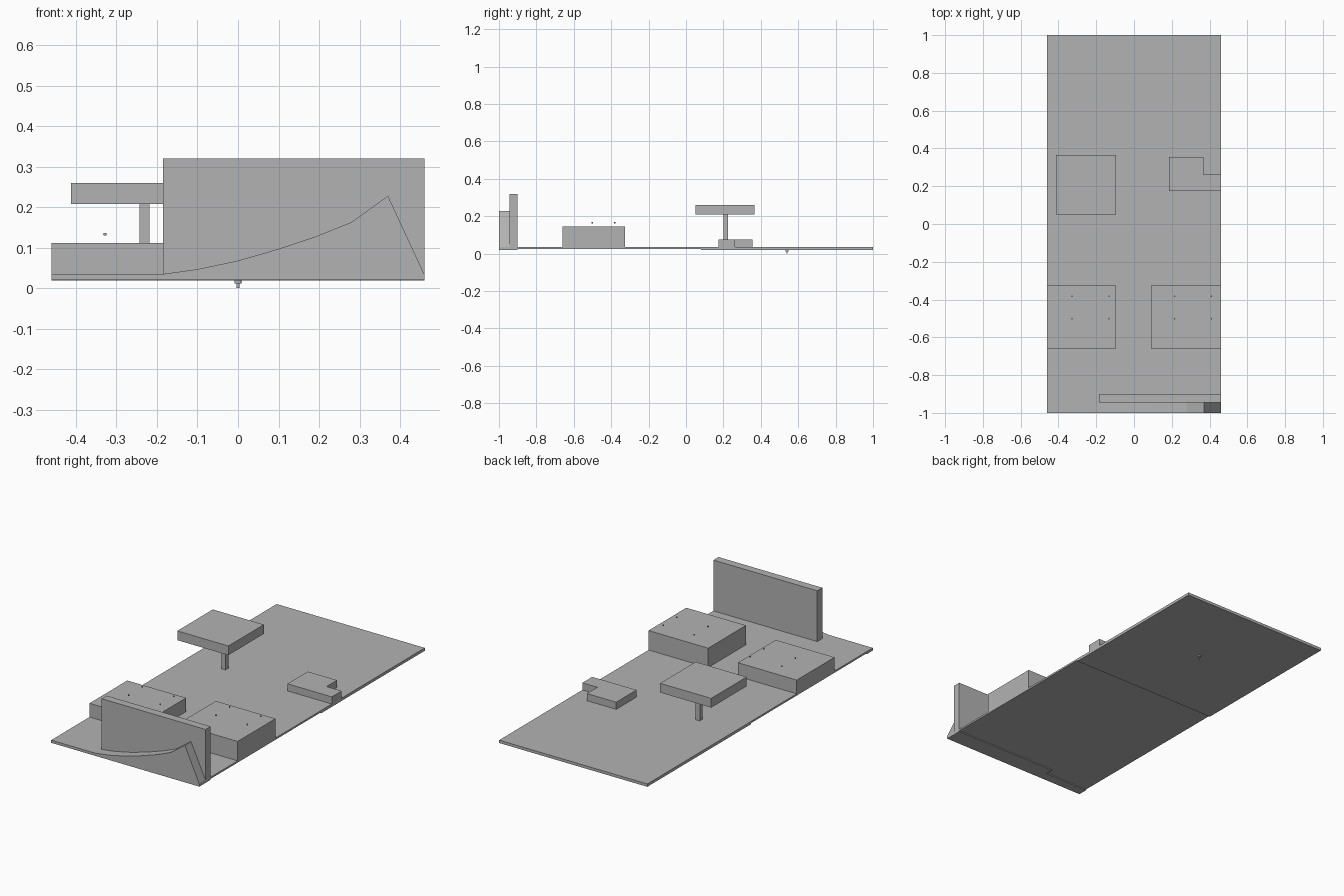
import bpy

cube = bpy.data.objects.get("Cube")
if cube:
    bpy.data.objects.remove(cube, do_unlink=True)

grey = bpy.data.materials.new("plain_grey")
grey.use_nodes = True
colour = (0.45, 0.45, 0.45, 1)
grey.diffuse_color = colour
grey.node_tree.nodes["Principled BSDF"].inputs["Base Color"].default_value = colour


def prism(name, outline, low, high, place):
    """Extrude a counter-clockwise outline between two levels."""
    n = len(outline)
    verts = [place(a, b, level) for level in (low, high) for a, b in outline]
    faces = [tuple(reversed(range(n))), tuple(range(n, 2 * n))]
    faces += [(i, (i + 1) % n, (i + 1) % n + n, i + n) for i in range(n)]
    mesh = bpy.data.meshes.new(name)
    mesh.from_pydata(verts, [], faces)
    mesh.materials.append(grey)
    obj = bpy.data.objects.new(name, mesh)
    bpy.context.collection.objects.link(obj)
    return obj


def upright(name, outline, low, high):
    return prism(name, outline, low, high, lambda a, b, h: (a, b, h))


def box(name, x, y, z):
    outline = [(x[0], y[0]), (x[1], y[0]), (x[1], y[1]), (x[0], y[1])]
    return upright(name, outline, *z)


def pin(name, x, y, z, radius, depth):
    bpy.ops.mesh.primitive_cylinder_add(vertices=12, radius=radius, depth=depth, location=(x, y, z))
    obj = bpy.context.object
    obj.name = name
    obj.data.materials.append(grey)


HALF = 0.46
FLOOR = 0.035

# Floor in two sections with a small step underneath
box("front_floor", (-HALF, HALF), (-1, 0.08), (0.025, FLOOR))
box("rear_floor", (-HALF, HALF), (0.08, 1), (0.019, FLOOR))

# Front wall and the curved ramp before it
box("front_wall", (-0.185, HALF), (-0.945, -0.9), (0.02, 0.32))
ramp = [(-HALF, 0.02), (HALF, 0.02), (HALF, 0.034), (0.37, 0.228), (0.28, 0.163),
        (0.19, 0.127), (0.1, 0.097), (0, 0.068), (-0.1, 0.047), (-0.185, FLOOR),
        (-HALF, FLOOR)]
prism("ramp", ramp, 0.945, 1, lambda a, b, h: (a, -h, b))

# Pair of solid blocks, each with four small studs hovering above
for side, x, top, studs in (("right", (-HALF, -0.095), 0.112, (-0.328, -0.132)),
                            ("left", (0.09, HALF), 0.144, (0.215, 0.41))):
    box(side + "_block", x, (-0.66, -0.325), (0.025, top))
    for sx in studs:
        for sy in (-0.502, -0.382):
            pin(side + "_stud", sx, sy, top + 0.021, 0.004, 0.006)

# Table on one square leg
box("table_top", (-0.412, -0.095), (0.05, 0.365), (0.208, 0.26))
box("table_leg", (-0.243, -0.218), (0.2, 0.225), (FLOOR - 0.005, 0.208))

# Low notched step at the edge
step = [(0.185, 0.175), (HALF, 0.175), (HALF, 0.262), (0.367, 0.262),
        (0.367, 0.355), (0.185, 0.355)]
upright("notched_step", step, 0.025, 0.075)

# Small stepped peg beneath the floor
pin("peg_collar", 0, 0.54, 0.016, 0.009, 0.008)
pin("peg_stem", 0, 0.54, 0.008, 0.004, 0.016)
